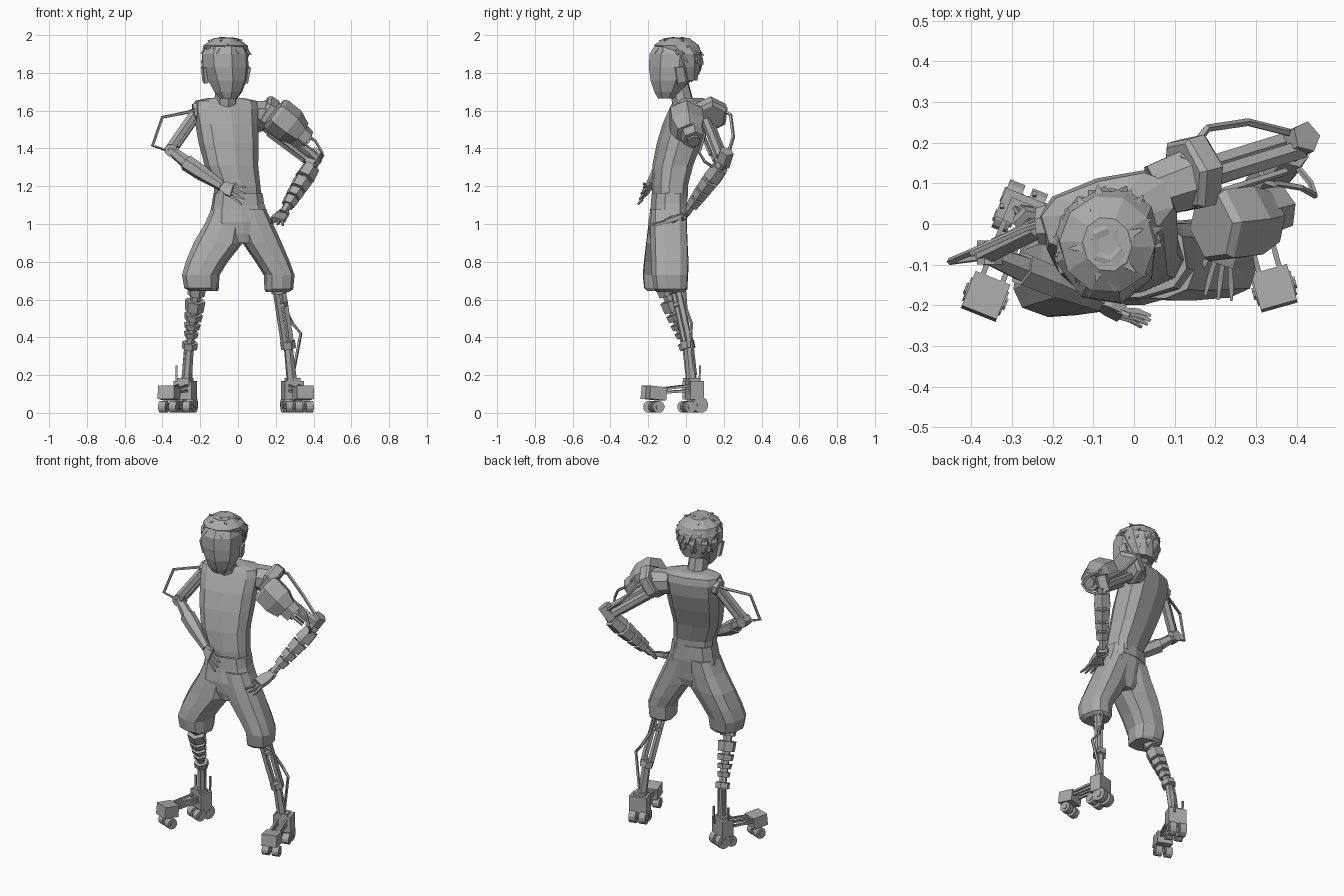
import bpy, math, random
from mathutils import Vector, Matrix, Euler

cube = bpy.data.objects.get("Cube")
if cube:
    bpy.data.objects.remove(cube, do_unlink=True)

random.seed(4)
grey = bpy.data.materials.new("plain grey")
grey.use_nodes = True
grey.diffuse_color = (0.4, 0.4, 0.4, 1)
grey.node_tree.nodes["Principled BSDF"].inputs["Base Color"].default_value = grey.diffuse_color


def add(name, verts, faces):
    mesh = bpy.data.meshes.new(name)
    mesh.from_pydata([tuple(v) for v in verts], [], faces)
    mesh.materials.append(grey)
    ob = bpy.data.objects.new(name, mesh)
    bpy.context.collection.objects.link(ob)
    return ob


def skin(name, rings):
    """Join equal rings of points with quads and cap both ends."""
    n = len(rings[0])
    faces = [tuple(reversed(range(n))), tuple(range(len(rings) * n - n, len(rings) * n))]
    for r in range(len(rings) - 1):
        for i in range(n):
            j = (i + 1) % n
            faces.append((r * n + i, r * n + j, r * n + n + j, r * n + n + i))
    return add(name, [p for ring in rings for p in ring], faces)


def loft(name, sections, yaw=0, n=10, square=0.8):
    """Level sections (x, y, z, half width, half depth)."""
    turn = Matrix.Rotation(math.radians(yaw), 3, 'Z')
    rings = []
    for x, y, z, rx, ry in sections:
        ring = []
        for i in range(n):
            a = math.tau * i / n - math.pi / 2
            c, s = math.cos(a), math.sin(a)
            p = Vector((math.copysign(abs(c) ** square, c) * rx,
                        math.copysign(abs(s) ** square, s) * ry, 0))
            ring.append(turn @ p + Vector((x, y, z)))
        rings.append(ring)
    return skin(name, rings)


def limb(name, points, radii, n=6):
    """Tube through points, with one radius or one per point."""
    pts = [Vector(p) for p in points]
    if not isinstance(radii, (list, tuple)):
        radii = [radii] * len(pts)
    rings, quat, old = [], None, None
    for k, p in enumerate(pts):
        d = (pts[min(k + 1, len(pts) - 1)] - pts[max(k - 1, 0)]).normalized()
        quat = old.rotation_difference(d) @ quat if old else d.to_track_quat('Z', 'Y')
        old = d
        rings.append([p + quat @ Vector((math.cos(math.tau * (i + .5) / n), math.sin(math.tau * (i + .5) / n), 0))
                      * radii[k] for i in range(n)])
    return skin(name, rings)


def box(name, center, size, rot=(0, 0, 0)):
    m = Euler(rot).to_matrix()
    sx, sy, sz = (s / 2 for s in size)
    rings = [[m @ Vector((x * sx, y * sy, z * sz)) + Vector(center)
              for x, y in ((-1, -1), (1, -1), (1, 1), (-1, 1))] for z in (-1, 1)]
    return skin(name, rings)


def bands(name, start, end, spans, n=6):
    """Armour rings along a limb: (from, to, radius, end radius)."""
    a, b = Vector(start), Vector(end)
    for i, (t0, t1, r0, r1) in enumerate(spans):
        limb(f"{name}_{i + 1}", [a.lerp(b, t0), a.lerp(b, t1)], [r0, r1], n)


def twin_rods(name, start, end, offset, r, n=5):
    for i, s in enumerate((-1, 1)):
        o = Vector(offset) * s
        limb(f"{name}_{i + 1}", [Vector(start) + o, Vector(end) + o], r, n)


def hand(side, wrist, knuckle, tip, across, thumb):
    w, k, t, ac = Vector(wrist), Vector(knuckle), Vector(tip), Vector(across)
    normal = (k - w).cross(ac).normalized() * 0.012
    rings = []
    for p, s in ((w, .6), (w.lerp(k, .5), 1), (k, 1)):
        rings.append([p - ac * s - normal, p + ac * s - normal, p + ac * s + normal, p - ac * s + normal])
    skin(side + "_palm", rings)
    for i in range(4):
        f = i / 1.5 - 1
        base = k + ac * f * .85
        end = t + ac * f * 1.4 + (k - t) * abs(f) * .15
        limb(f"{side}_finger_{i + 1}", [base, base.lerp(end, .5) - normal * .4, end], [.009, .009, .005], 4)
    limb(side + "_thumb", [w.lerp(k, .3), Vector(thumb)], [.012, .006], 4)


# torso, waistband and neck
loft("torso", [(0, -.085, 1.13, .125, .085), (-.005, -.085, 1.2, .122, .086), (-.035, -.07, 1.31, .14, .098),
               (-.05, -.035, 1.43, .157, .108), (-.06, -.003, 1.53, .165, .108), (-.065, .022, 1.61, .172, .094),
               (-.065, .03, 1.652, .165, .078), (-.065, .02, 1.668, .09, .055)], yaw=16, square=.7)
loft("waistband", [(0, -.09, 1.1, .14, .098), (0, -.088, 1.165, .13, .094)], yaw=8, square=.75)
loft("neck", [(-.065, -.01, 1.62, .062, .06), (-.065, -.04, 1.74, .058, .058)], yaw=15, n=8, square=1)

# head with ridged face and ears
loft("head", [(-.05, -.105, 1.665, .048, .045), (-.052, -.095, 1.7, .077, .075), (-.056, -.08, 1.76, .105, .112),
              (-.065, -.068, 1.83, .124, .133), (-.068, -.064, 1.9, .126, .134), (-.066, -.055, 1.95, .1, .11),
              (-.066, -.05, 1.975, .05, .06)], yaw=15, n=8, square=1)
turn = Matrix.Rotation(math.radians(15), 3, 'Z')
for side, s in (("right", -1), ("left", 1)):
    p = Vector((-.065, -.06, 1.79)) + turn @ Vector((s * .115, 0, 0))
    box(side + "_ear", p, (.02, .045, .085), (.2, s * .15, .26))

# hair swept out from the crown, clear of the face and ears
loft("hair_cap", [(-.066, .01, 1.76, .07, .05), (-.066, -.005, 1.83, .108, .08), (-.066, -.02, 1.9, .128, .105),
                  (-.066, -.05, 1.945, .117, .122), (-.066, -.05, 1.985, .06, .068)], yaw=15, square=1)
center = Vector((-.066, -.05, 1.87))
for row, (lift, count) in enumerate(((-.55, 13), (-.15, 13), (.25, 14), (.58, 14), (.82, 10), (.95, 5))):
    for i in range(count):
        a = math.tau * (i + random.random() * .5) / count
        if lift < .5 and math.sin(a) < (.3 if lift < 0 else .05):
            continue
        flat = math.sqrt(1 - lift * lift)
        out = turn @ Vector((flat * math.cos(a), flat * math.sin(a), lift))
        root = center + Vector((out.x * .11, out.y * .12, out.z * .105))
        sweep = Vector((out.x / flat * lift, out.y / flat * lift, -flat)) + out * random.uniform(.15, .45)
        sweep = (sweep + Vector((.1, .05, 0))).normalized()
        tip = root + sweep * random.uniform(.045, .065)
        tip.z = min(tip.z, 2.0)
        limb(f"hair_spike_{row + 1}_{i + 1}", [root - out * .012 - sweep * .03, root, tip], [.028, .027, .002], 4)

# shorts
loft("shorts_seat", [(.025, -.1, .9, .07, .085), (.015, -.1, .95, .14, .096), (.011, -.1, 1.01, .164, .1),
                     (.003, -.092, 1.07, .15, .098), (0, -.09, 1.11, .138, .095)], yaw=8, square=.75)
loft("shorts_right_leg", [(-.18, -.13, .645, .073, .073), (-.193, -.132, .66, .09, .09), (-.197, -.13, .73, .098, .1),
                          (-.165, -.12, .8, .11, .104), (-.105, -.108, .9, .13, .104), (-.07, -.1, 1.0, .105, .1),
                          (-.05, -.095, 1.08, .09, .095)], yaw=-8, square=.72)
loft("shorts_left_leg", [(.208, -.08, .64, .06, .075), (.216, -.082, .655, .073, .09), (.218, -.085, .73, .078, .098),
                         (.183, -.085, .8, .088, .1), (.128, -.09, .9, .102, .1), (.088, -.092, 1.0, .095, .098),
                         (.06, -.09, 1.08, .085, .095)], yaw=10, square=.72)

# right shin with stacked armour
knee, ankle = (-.215, -.12, .68), (-.255, 0, .36)
limb("right_shin_core", [knee, ankle, (-.27, .025, .17)], [.028, .022, .026])
bands("right_shin_band", knee, ankle,
      [(.02, .18, .05, .046), (.27, .44, .055, .05), (.49, .59, .05, .045), (.65, .73, .045, .04),
       (.79, .87, .04, .034), (.96, 1.06, .042, .042)])
twin_rods("right_ankle_rod", (-.26, .02, .34), (-.275, .04, .16), (.018, 0, 0), .008)
twin_rods("right_heel_fin", (-.285, .055, .14), (-.285, .06, .25), (.04, .015, 0), .007, 4)

# left shin with open frame and calf spring
knee, ankle = (.215, -.06, .68), (.265, .01, .36)
twin_rods("left_shin_beam", knee, ankle, (.018, .012, 0), .019)
bands("left_shin_band", knee, ankle, [(0, .14, .048, .044), (.3, .36, .034, .034), (.94, 1.06, .04, .04)])
limb("left_ankle", [ankle, (.285, .03, .17)], [.024, .028])
limb("left_calf_spring", [(.22, -.01, .67), (.25, 0, .55), (.29, .03, .47), (.332, .025, .42), (.29, .05, .2)], .009, 5)


def foot(side, heel, toe):
    h, t = Vector(heel), Vector(toe)
    d = (t - h).normalized()
    lat = Vector((-d.y, d.x, 0)).normalized()
    yaw = math.atan2(lat.y, lat.x)
    box(side + "_heel_block", h, (.105, .075, .1), (0, 0, yaw))
    box(side + "_heel_collar", h + Vector((0, -.01, .045)), (.07, .06, .04), (0, 0, yaw))
    box(side + "_toe_block", t, (.092, .092, .07), (-.1, 0, yaw))
    for s, label in ((-1, "inner"), (1, "outer")):
        for z in (.0, .028):
            limb(f"{side}_{label}_link_{'upper' if z else 'lower'}",
                 [h + lat * s * .026 + Vector((0, 0, z)), t + lat * s * .026 + Vector((0, 0, z * .6))], .009, 4)
        for part, c, r in (("heel", h - d * .02, .042), ("middle", h + d * .035, .032), ("toe", t, .032)):
            c = Vector((c.x, c.y, r)) + lat * s * .03
            limb(f"{side}_{label}_{part}_wheel", [c - lat * .02, c + lat * .02], r, 12)
            limb(f"{side}_{label}_{part}_hub", [c - lat * .025, c + lat * .025], r * .5, 8)


foot("right", (-.28, .035, .12), (-.365, -.178, .105))
foot("left", (.288, .045, .12), (.345, -.158, .105))

# right arm, hand on belly
twin_rods("right_upper_arm_beam", (-.215, 0, 1.595), (-.35, -.065, 1.4), (.019, .012, .015), .027, 6)
limb("right_shoulder", [(-.18, .0, 1.6), (-.235, -.005, 1.59)], [.06, .048], 8)
limb("right_elbow", [(-.355, -.1, 1.39), (-.355, -.04, 1.39)], .034, 8)
limb("right_forearm", [(-.36, -.075, 1.395), (-.26, -.115, 1.315)], [.026, .036])
limb("right_cuff", [(-.275, -.11, 1.325), (-.2, -.14, 1.275), (-.085, -.19, 1.2)], [.044, .042, .026])
limb("right_elbow_guard", [(-.23, .0, 1.605), (-.265, -.01, 1.592), (-.4, -.07, 1.565), (-.452, -.092, 1.415),
                           (-.36, -.08, 1.385)], .009, 5)
hand("right", (-.09, -.19, 1.2), (-.03, -.22, 1.175), (.04, -.243, 1.145), (.008, .01, .032), (-.01, -.225, 1.215))

# left shoulder ring and pod
limb("left_shoulder_joint", [(.05, .08, 1.59), (.15, .115, 1.575)], [.07, .08], 8)
limb("left_shoulder_ring", [(.118, .118, 1.598), (.128, .12, 1.592), (.165, .13, 1.567), (.175, .132, 1.56)],
     [.088, .1, .1, .08])
limb("left_shoulder_pod", [(.19, -.005, 1.59), (.205, -.003, 1.578), (.275, .005, 1.522), (.325, .015, 1.477)],
     [.085, .098, .098, .072])
limb("left_pod_nozzle", [(.3, .025, 1.5), (.36, .04, 1.445)], [.066, .058])
limb("left_pod_port", [(.355, .039, 1.45), (.372, .042, 1.435)], .034, 10)

# left arm, hand on hip
twin_rods("left_upper_arm_beam", (.14, .115, 1.54), (.4, .195, 1.34), (.01, -.012, .014), .026, 6)
twin_rods("left_arm_piston", (.17, .08, 1.49), (.36, .14, 1.35), (.014, -.01, .016), .01, 5)
limb("left_arm_bow", [(.12, .16, 1.62), (.18, .235, 1.58), (.28, .25, 1.46), (.4, .22, 1.36)], .01, 5)
limb("left_elbow", [(.375, .19, 1.31), (.425, .215, 1.385)], [.042, .04], 5)
limb("left_arm_hose", [(.35, .1, 1.48), (.41, .09, 1.44), (.445, .07, 1.38), (.435, .1, 1.33), (.385, .16, 1.29)], .008, 5)
top, wrist = (.4, .195, 1.32), (.24, .005, 1.06)
limb("left_forearm_core", [top, wrist], [.03, .022])
bands("left_forearm_band", top, wrist,
      [(.08, .3, .048, .054), (.35, .52, .052, .047), (.56, .68, .047, .042), (.72, .85, .042, .036)])
bpy.ops.mesh.primitive_torus_add(location=(.235, 0, 1.05), rotation=(.9, -.5, 0), major_radius=.034, minor_radius=.006,
                                 major_segments=12, minor_segments=5)
bpy.context.object.name = "left_wrist_ring"
bpy.context.object.data.materials.append(grey)
hand("left", (.237, 0, 1.05), (.208, -.095, 1.02), (.19, -.185, 1.0), (.034, -.012, -.008), (.15, -.085, 1.0))
